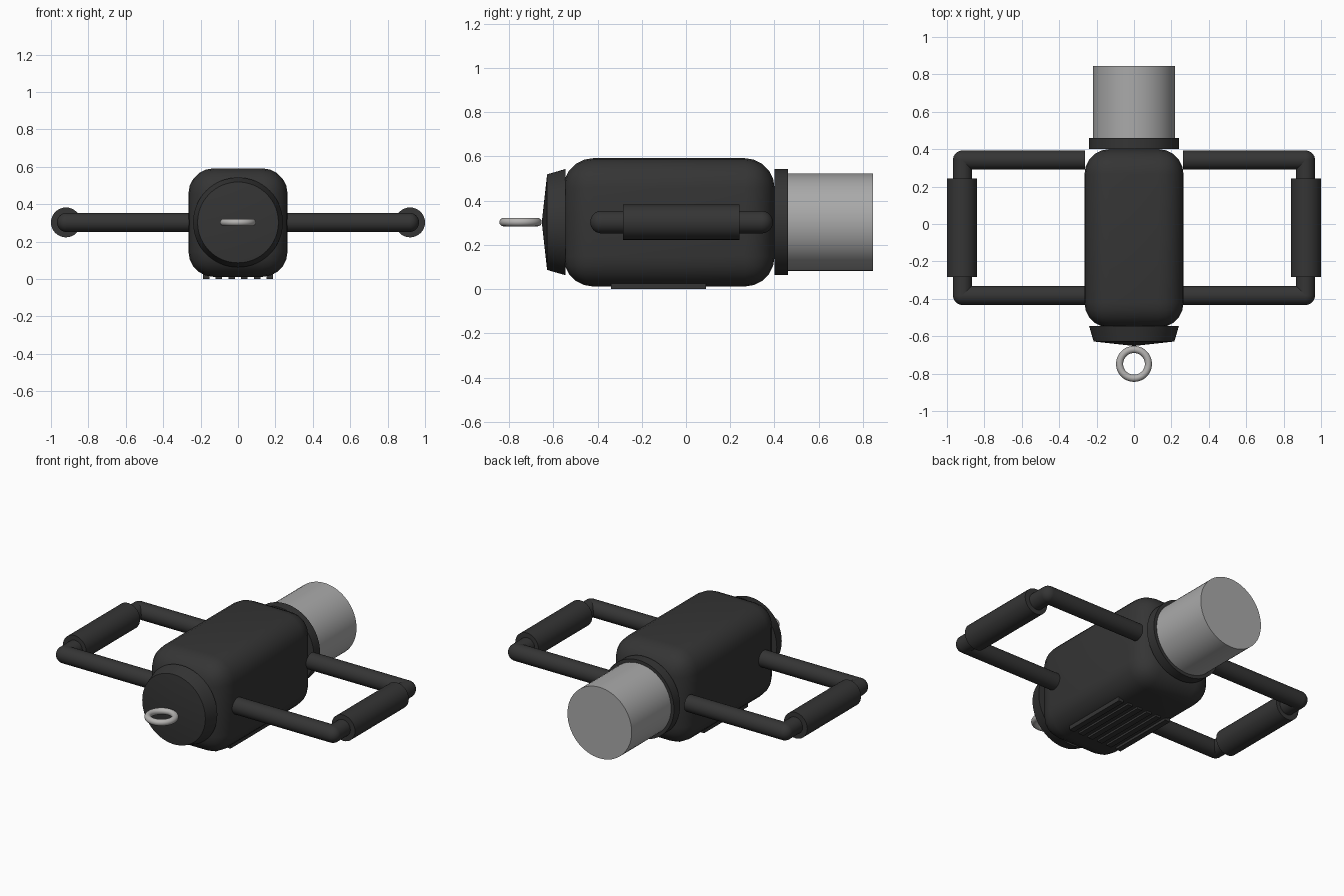
import bpy, bmesh, math
from mathutils import Matrix, Vector

cube = bpy.data.objects.get("Cube")
if cube:
    bpy.data.objects.remove(cube, do_unlink=True)

AXIS_Z = 0.303  # height of the main axis


def material(name, rgb):
    m = bpy.data.materials.new(name)
    m.use_nodes = True
    m.diffuse_color = (*rgb, 1)
    m.node_tree.nodes["Principled BSDF"].inputs["Base Color"].default_value = (*rgb, 1)
    return m


BLACK = material("black plastic", (0.035, 0.035, 0.035))
GREY = material("grey lens", (0.40, 0.40, 0.40))
METAL = material("light metal", (0.46, 0.45, 0.44))


def finish(bm, name, mat, angle=35):
    bmesh.ops.recalc_face_normals(bm, faces=bm.faces)
    mesh = bpy.data.meshes.new(name)
    bm.to_mesh(mesh)
    bm.free()
    mesh.materials.append(mat)
    ob = bpy.data.objects.new(name, mesh)
    bpy.context.collection.objects.link(ob)
    bpy.ops.object.select_all(action='DESELECT')
    ob.select_set(True)
    bpy.context.view_layer.objects.active = ob
    bpy.ops.object.shade_smooth_by_angle(angle=math.radians(angle))
    return ob


def box(bm, centre, size):
    return bmesh.ops.create_cube(
        bm, size=1, matrix=Matrix.Translation(centre) @ Matrix.Diagonal((*size, 1)))


def rod(bm, start, end, radius, sides=32):
    a, b = Vector(start), Vector(end)
    turn = (b - a).to_track_quat('Z', 'Y').to_matrix().to_4x4()
    bmesh.ops.create_cone(bm, cap_ends=True, segments=sides, radius1=radius, radius2=radius,
                          depth=(b - a).length, matrix=Matrix.Translation((a + b) / 2) @ turn)


def lathe(name, profile, mat, angle=35, sides=64):
    """Turn (radius, y) points around the main axis."""
    bm = bmesh.new()
    verts = [bm.verts.new((r, y, AXIS_Z)) for r, y in profile]
    edges = [bm.edges.new(pair) for pair in zip(verts, verts[1:])]
    bmesh.ops.spin(bm, geom=verts + edges, cent=(0, 0, AXIS_Z), axis=(0, 1, 0),
                   angle=2 * math.pi, steps=sides)
    bmesh.ops.remove_doubles(bm, verts=bm.verts, dist=0.0001)
    return finish(bm, name, mat, angle)


# Rounded housing
bm = bmesh.new()
box(bm, (0, -0.077, 0.302), (0.53, 0.955, 0.58))
bmesh.ops.bevel(bm, geom=bm.edges[:], offset=0.135, segments=5, profile=0.5, affect='EDGES')
finish(bm, "housing", BLACK, 40)

# Cap, collar and lens barrel along the main axis
lathe("front_cap", [(0, -0.545), (0.24, -0.545), (0.216, -0.628), (0, -0.652)], BLACK, 20)
lathe("rear_collar", [(0, 0.40), (0.24, 0.40), (0.24, 0.46), (0, 0.46)], BLACK)
lathe("lens_barrel", [(0, 0.43), (0.22, 0.43), (0.22, 0.845), (0, 0.845)], GREY)

# Flat ring on the nose
bpy.ops.mesh.primitive_torus_add(location=(0, -0.748, AXIS_Z), major_radius=0.077,
                                 minor_radius=0.019, major_segments=48, minor_segments=16)
ring = bpy.context.object
ring.name = "nose_ring"
ring.data.materials.append(METAL)
bpy.ops.object.shade_smooth()

# Side handles with thicker grips
TUBE = 0.051
OUT, FRONT, BACK = 0.917, -0.382, 0.342
for side, label in ((1, "left"), (-1, "right")):
    bm = bmesh.new()
    for y in (FRONT, BACK):
        rod(bm, (side * 0.262, y, AXIS_Z), (side * OUT, y, AXIS_Z), TUBE)
        bmesh.ops.create_uvsphere(bm, u_segments=32, v_segments=16, radius=TUBE,
                                  matrix=Matrix.Translation((side * OUT, y, AXIS_Z)))
    rod(bm, (side * OUT, FRONT, AXIS_Z), (side * OUT, BACK, AXIS_Z), TUBE)
    finish(bm, label + "_handle", BLACK)

    bm = bmesh.new()
    rod(bm, (side * 0.92, -0.284, AXIS_Z), (side * 0.92, 0.242, AXIS_Z), 0.08)
    finish(bm, label + "_grip", BLACK)

# Ribs under the housing
bm = bmesh.new()
for i in range(6):
    box(bm, ((i - 2.5) * 0.068, -0.125, 0.015), (0.034, 0.43, 0.03))
finish(bm, "bottom_ribs", BLACK)
